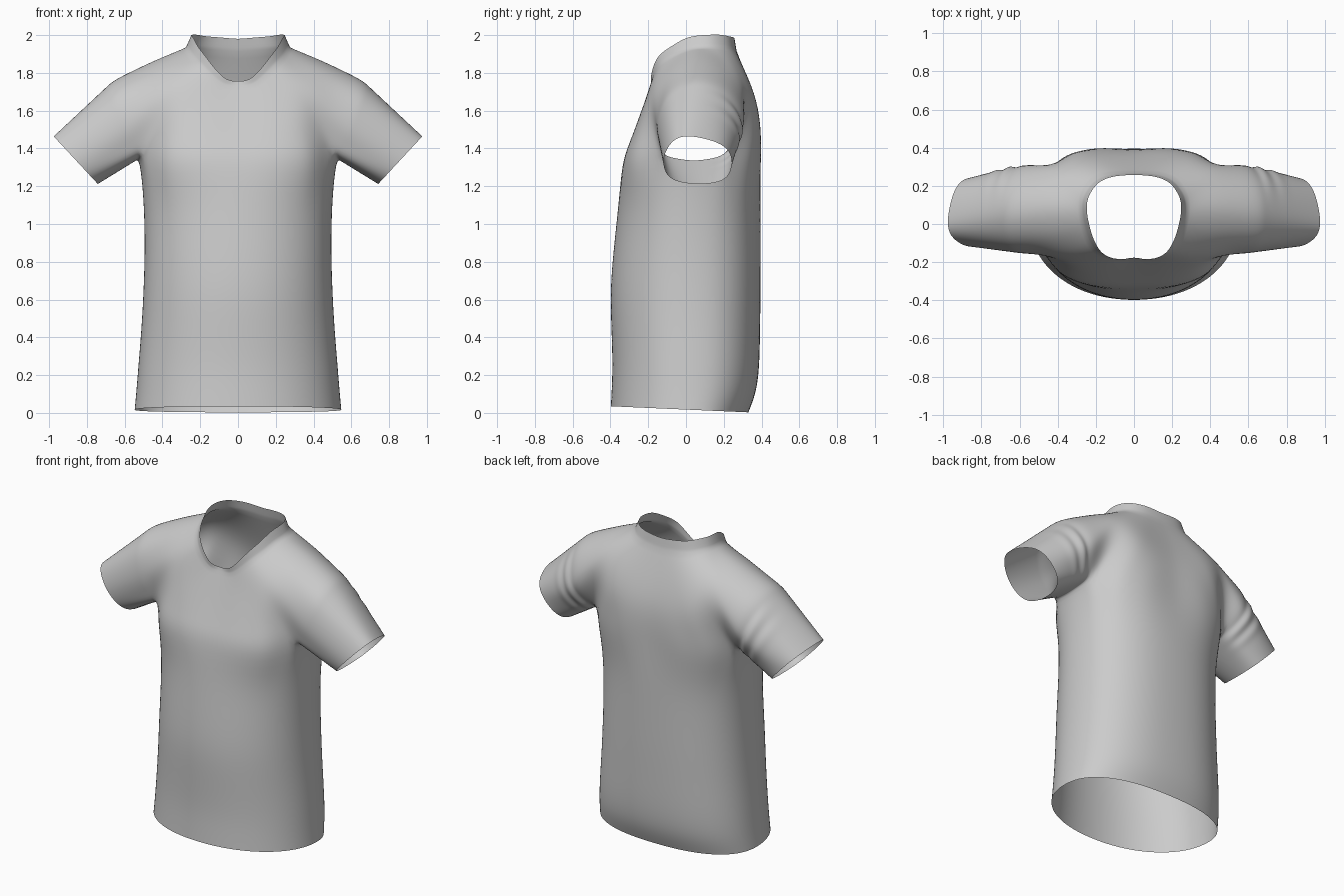
import bpy, bmesh, math
from mathutils import Vector as V

if "Cube" in bpy.data.objects:
    bpy.data.objects.remove(bpy.data.objects["Cube"])

K = 2  # cage columns per control segment


def spline(pts, ends="open", k=K):
    """Catmull-Rom resampling; ends are open, mirrored in x, or closed."""
    p = [V(q) for q in pts]
    if ends == "closed":
        p = [p[-1]] + p + [p[0], p[1]]
    elif ends == "mirror":
        flip = lambda q: V((-q.x, q.y, q.z))
        p = [flip(p[1])] + p + [flip(p[-2])]
    else:
        p = [2 * p[0] - p[1]] + p + [2 * p[-1] - p[-2]]
    out = []
    for a, b, c, d in zip(p, p[1:], p[2:], p[3:]):
        for s in range(k):
            t = s / k
            out.append(0.5 * (2 * b + (c - a) * t + (2 * a - 5 * b + 4 * c - d) * t * t
                              + (3 * b - a - 3 * c + d) * t ** 3))
    if ends != "closed":
        out.append(p[-2])
    return out


# Half rings, centre front -> shoulder -> centre back
neck_base = [(0, -.182, 1.735), (.075, -.184, 1.74), (.14, -.172, 1.79), (.195, -.14, 1.845),
             (.237, -.08, 1.885), (.262, 0, 1.92), (.275, .07, 1.933), (.27, .135, 1.937),
             (.24, .19, 1.937), (.2, .23, 1.93), (.14, .255, 1.925), (.07, .265, 1.92), (0, .268, 1.915)]
yoke = [(0, -.262, 1.52), (.17, -.262, 1.53), (.29, -.237, 1.57), (.37, -.2, 1.64),
        (.41, -.16, 1.72), (.44, -.06, 1.82), (.45, .08, 1.866), (.435, .21, 1.83),
        (.41, .295, 1.77), (.37, .352, 1.68), (.28, .387, 1.62), (.15, .388, 1.6), (0, .38, 1.6)]
chest = [(0, -.337, 1.33), (.22, -.332, 1.33), (.4, -.272, 1.33), (.5, -.13, 1.375),
         (.575, -.16, 1.5), (.64, -.11, 1.68), (.66, .05, 1.768), (.64, .235, 1.70),
         (.58, .325, 1.52), (.505, .21, 1.375), (.42, .325, 1.33), (.23, .398, 1.33), (0, .39, 1.33)]
underarm = (.522, .04, 1.345)
collar_top = [(x * .9, y * .96 - (.01 if 0 < i < 4 else 0), z + .02 + .045 * min(1, i / 5))
              for i, (x, y, z) in enumerate(neck_base)]

# Torso sections: height, half width, front y, back y
torso = [(1.12, .5, -.357, .397), (.87, .495, -.385, .397), (.65, .502, -.404, .397),
         (.45, .513, -.397, .394), (.25, .53, -.39, .391), (.11, .541, -.396, .375), (0, .55, -.4, .332)]

# Cuff: (position from lower to upper edge, y)
cuff_shape = [(.1, -.085), (.5, -.122), (.9, -.075), (1.03, .015), (.85, .19), (.5, .245), (.08, .21), (-.02, .06)]
low, high = V((.745, 0, 1.215)), V((.972, 0, 1.46))

bm = bmesh.new()
crease = bm.edges.layers.float.new("crease_edge")


def add(points):
    return [bm.verts.new(p) for p in points]


def bridge(a, b, closed=False):
    n = len(a)
    for i in range(n if closed else n - 1):
        j = (i + 1) % n
        bm.faces.new((a[i], a[j], b[j], b[i]))


# Yoke, from the collar seam down to the armpit line
rings = [spline(r, "mirror") for r in (neck_base, yoke, chest)]
rows = [add(r) for r in zip(*[spline(c) for c in zip(*rings)])]
for a, b in zip(rows, rows[1:]):
    bridge(a, b)

# Collar band with a seam crease
bridge(add(spline(collar_top, "mirror")), rows[0])
for a, b in zip(rows[0], rows[0][1:]):
    bm.edges.get((a, b))[crease] = .7

# Underarm strip shared by torso and sleeve
split = rows[-1]
arm = add(spline([chest[3], underarm, chest[9]])[1:-1])

# Torso down to the slanted hem
prev = split[:3 * K + 1] + arm + split[9 * K:]
n = len(prev) - 1
for z, w, yf, yb in torso:
    pts = []
    for i in range(n + 1):
        a = math.pi * i / n
        e = 2 / (2.1 if i * 2 < n else 2.4)
        x = w * max(0, math.sin(a)) ** e if 0 < i < n else 0
        c = abs(math.cos(a)) ** e
        y = .02 + c * ((yf if i * 2 < n else yb) - .02)
        pts.append((x, y, z if z else .003 + .032 * (.33 - y) / .727))
    row = add(pts)
    bridge(prev, row)
    prev = row

# Sleeve with soft gathers behind the arm
start = split[3 * K:9 * K + 1] + arm[::-1]
cuff = spline([low.lerp(high, t) + V((0, y, 0)) for t, y in cuff_shape], "closed")
base = [v.co.copy() for v in start]
prev, steps = start, 9
for s in range(1, steps + 1):
    pts = []
    for a, b in zip(base, cuff):
        p = a.lerp(b, s / steps)
        if s < 5:
            p.y += .018 * (-1) ** s * max(0, min(1, (a.y - .12) / .15)) * (1 - s / 7)
        pts.append(p)
    row = add(pts)
    bridge(prev, row, True)
    prev = row

# Smooth-shaded mesh with normals facing outwards
bmesh.ops.recalc_face_normals(bm, faces=bm.faces)
if sum(f.normal.dot(f.calc_center_median() - V((0, .03, 1))) for f in bm.faces) < 0:
    bmesh.ops.reverse_faces(bm, faces=bm.faces)
for f in bm.faces:
    f.smooth = True
mesh = bpy.data.meshes.new("shirt")
bm.to_mesh(mesh)
bm.free()
shirt = bpy.data.objects.new("shirt", mesh)
bpy.context.collection.objects.link(shirt)

# Mirror the half and smooth the cage
mirror = shirt.modifiers.new("mirror", "MIRROR")
mirror.use_clip = True
mirror.merge_threshold = .002
sub = shirt.modifiers.new("smooth", "SUBSURF")
sub.levels = sub.render_levels = 2
